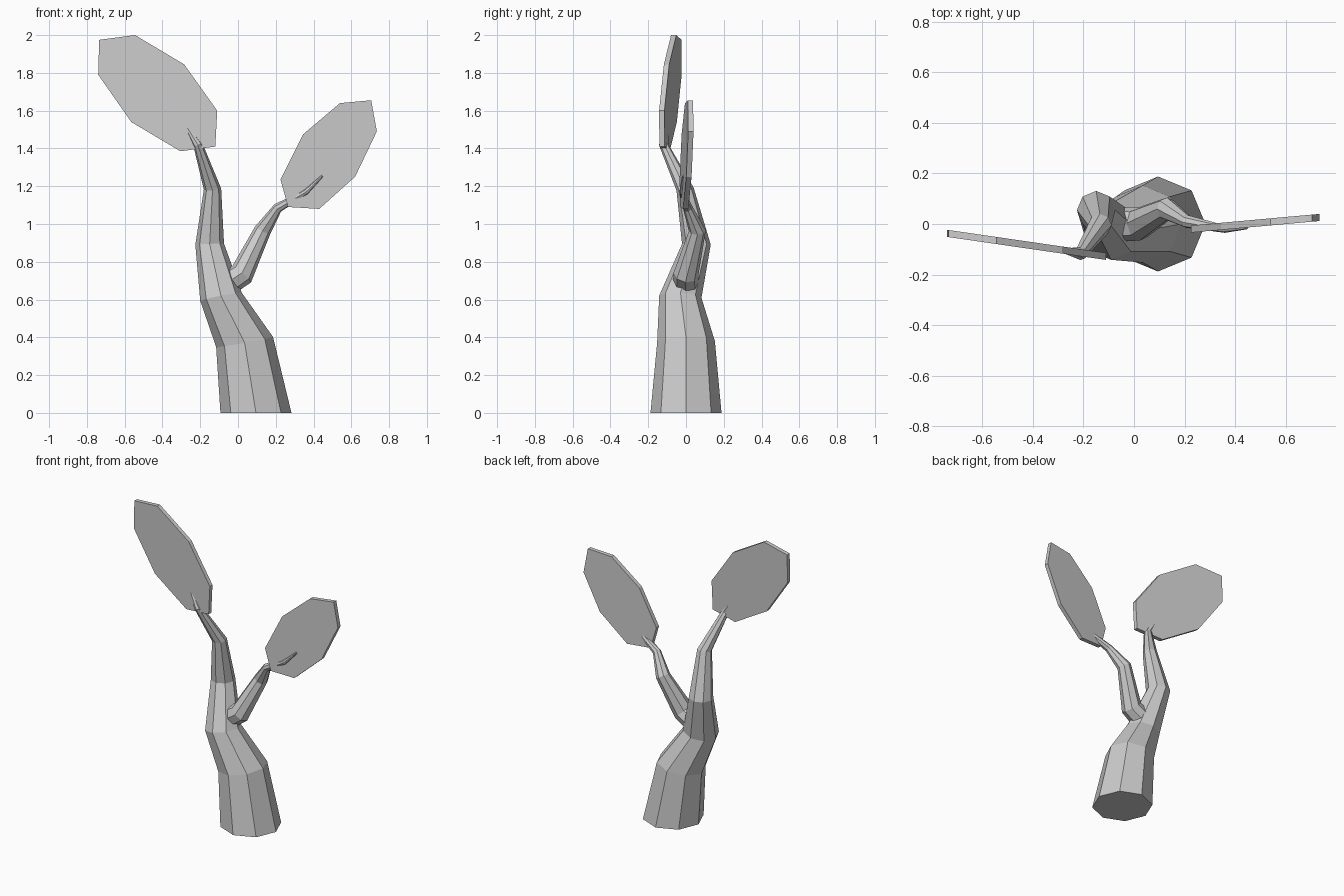
import bpy, bmesh
from math import cos, sin, tau
from mathutils import Vector

cube = bpy.data.objects.get("Cube")
if cube:
    bpy.data.objects.remove(cube)

SIDES = 8
UP = Vector((0, 0, 1))

grey = bpy.data.materials.new("plain grey")
grey.use_nodes = True
grey.diffuse_color = (0.6, 0.6, 0.6, 1)
grey.node_tree.nodes["Principled BSDF"].inputs["Base Color"].default_value = (0.6, 0.6, 0.6, 1)


def finish(name, bm):
    bmesh.ops.recalc_face_normals(bm, faces=bm.faces)
    mesh = bpy.data.meshes.new(name)
    bm.to_mesh(mesh)
    bm.free()
    mesh.materials.append(grey)
    bpy.context.collection.objects.link(bpy.data.objects.new(name, mesh))


def limb(name, stations, lean):
    """Tapered eight-sided tube through (x, y, z, radius) stations.
    lean: how far each ring tips from level towards the path direction."""
    bm = bmesh.new()
    centres = [Vector(s[:3]) for s in stations]
    rings = []
    for i, (c, s) in enumerate(zip(centres, stations)):
        before = (c - centres[max(i - 1, 0)]).normalized()
        after = (centres[min(i + 1, len(centres) - 1)] - c).normalized()
        normal = UP.lerp((before + after).normalized(), lean)
        if c.z == 0:
            normal = UP
        turn = UP.rotation_difference(normal)
        rings.append([bm.verts.new(c + turn @ Vector((cos(tau * k / SIDES), sin(tau * k / SIDES), 0)) * s[3])
                      for k in range(SIDES)])
    for low, high in zip(rings, rings[1:]):
        for k in range(SIDES):
            n = (k + 1) % SIDES
            bm.faces.new((low[k], low[n], high[n], high[k]))
    bm.faces.new(rings[0][::-1])
    bm.faces.new(rings[-1])
    finish(name, bm)


def leaf(name, outline, y_start, slope, thickness=0.028):
    """Flat upright plate from an (x, z) outline, turned slightly about z."""
    bm = bmesh.new()
    x_start = outline[0][0]
    layers = [[bm.verts.new((x, y_start + slope * (x - x_start) + off, z)) for x, z in outline]
              for off in (-thickness / 2, thickness / 2)]
    front, back = layers
    bm.faces.new(front)
    bm.faces.new(back[::-1])
    for k in range(len(outline)):
        n = (k + 1) % len(outline)
        bm.faces.new((front[k], back[k], back[n], front[n]))
    finish(name, bm)


# Trunk, bending up to the tall leaf
limb("trunk", [(0.095, 0, 0, 0.188), (0.035, 0, 0.375, 0.153), (-0.09, -0.03, 0.615, 0.112),
               (-0.15, 0.055, 0.893, 0.076), (-0.135, -0.005, 1.185, 0.046),
               (-0.212, -0.118, 1.42, 0.025), (-0.308, -0.1, 1.575, 0.004)], 0.55)

# Side branch
limb("side_branch", [(-0.07, 0, 0.68, 0.07), (0.02, 0, 0.735, 0.066), (0.13, 0.06, 0.965, 0.045),
                     (0.21, 0.01, 1.085, 0.026), (0.36, -0.02, 1.17, 0.015),
                     (0.447, -0.015, 1.255, 0.006)], 1.0)

# Leaves
leaf("tall_leaf", [(-0.74, 1.79), (-0.735, 1.975), (-0.545, 2.0), (-0.285, 1.845),
                   (-0.11, 1.6), (-0.12, 1.41), (-0.305, 1.385), (-0.565, 1.54)], -0.037, -0.145)
leaf("side_leaf", [(0.225, 1.235), (0.345, 1.475), (0.54, 1.64), (0.705, 1.655),
                   (0.735, 1.49), (0.62, 1.25), (0.43, 1.08), (0.265, 1.09)], -0.02, 0.09)
